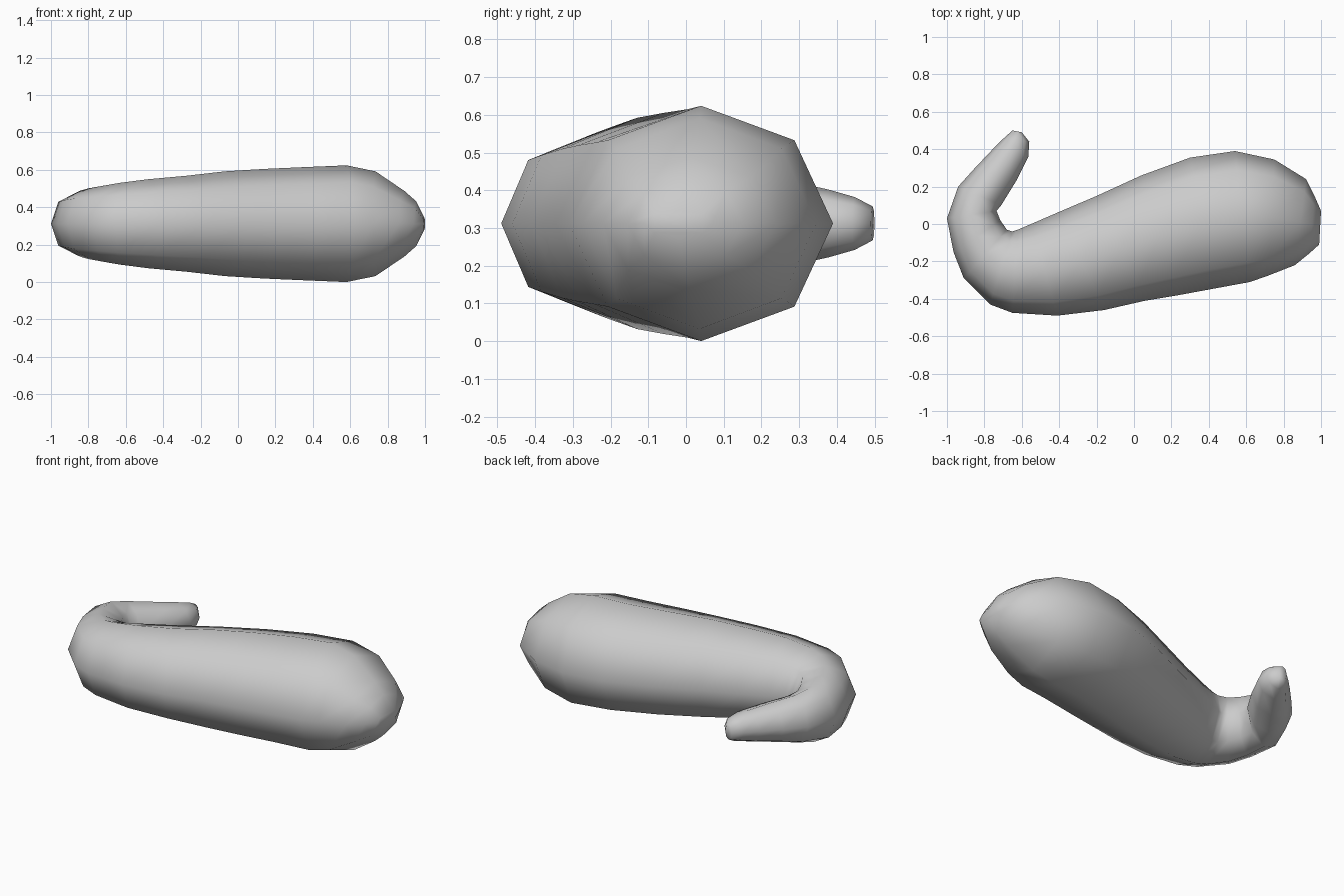
import bpy, bmesh, math

# Each ring across the gourd: outer point (x, y), inner point (x, y), half height
RINGS = [
    (-.65, .50, -.60, .49, .045), (-.70, .455, -.56, .44, .07),
    (-.76, .395, -.565, .36, .09), (-.85, .30, -.63, .23, .115),
    (-.94, .20, -.71, .10, .14), (-1.0, .03, -.735, .07, .165),
    (-.965, -.15, -.715, .02, .178), (-.91, -.29, -.68, -.03, .19),
    (-.77, -.43, -.65, -.04, .205), (-.65, -.475, -.62, -.03, .218),
    (-.41, -.49, -.55, .0, .238), (-.16, -.46, -.40, .065, .256),
    (.06, -.41, -.20, .15, .28), (.24, -.38, .04, .26, .293),
    (.43, -.345, .30, .355, .303), (.62, -.31, .54, .39, .312),
    (.72, -.275, .75, .345, .28), (.86, -.22, .92, .24, .175),
    (.94, -.155, .965, .15, .12), (.99, -.11, 1.0, .07, .035),
]
SIDES = 8
MID_Z = .312

# Octagonal body and curled neck, swept in one skin
bm = bmesh.new()
loops = []
for ox, oy, ix, iy, h in RINGS:
    ring = []
    for k in range(SIDES):
        a = 2 * math.pi * k / SIDES
        t = (1 - math.cos(a)) / 2
        ring.append(bm.verts.new((ox + (ix - ox) * t, oy + (iy - oy) * t,
                                  MID_Z + h * math.sin(a))))
    loops.append(ring)
for a, b in zip(loops, loops[1:]):
    for k in range(SIDES):
        n = (k + 1) % SIDES
        bm.faces.new((a[k], a[n], b[n], b[k]))

# Closed ends
bm.faces.new(loops[0])
bm.faces.new(loops[-1])
bmesh.ops.recalc_face_normals(bm, faces=bm.faces)
for f in bm.faces:
    f.smooth = True

mesh = bpy.data.meshes.new("gourd")
bm.to_mesh(mesh)
bm.free()
gourd = bpy.data.objects.new("gourd", mesh)
bpy.context.collection.objects.link(gourd)
